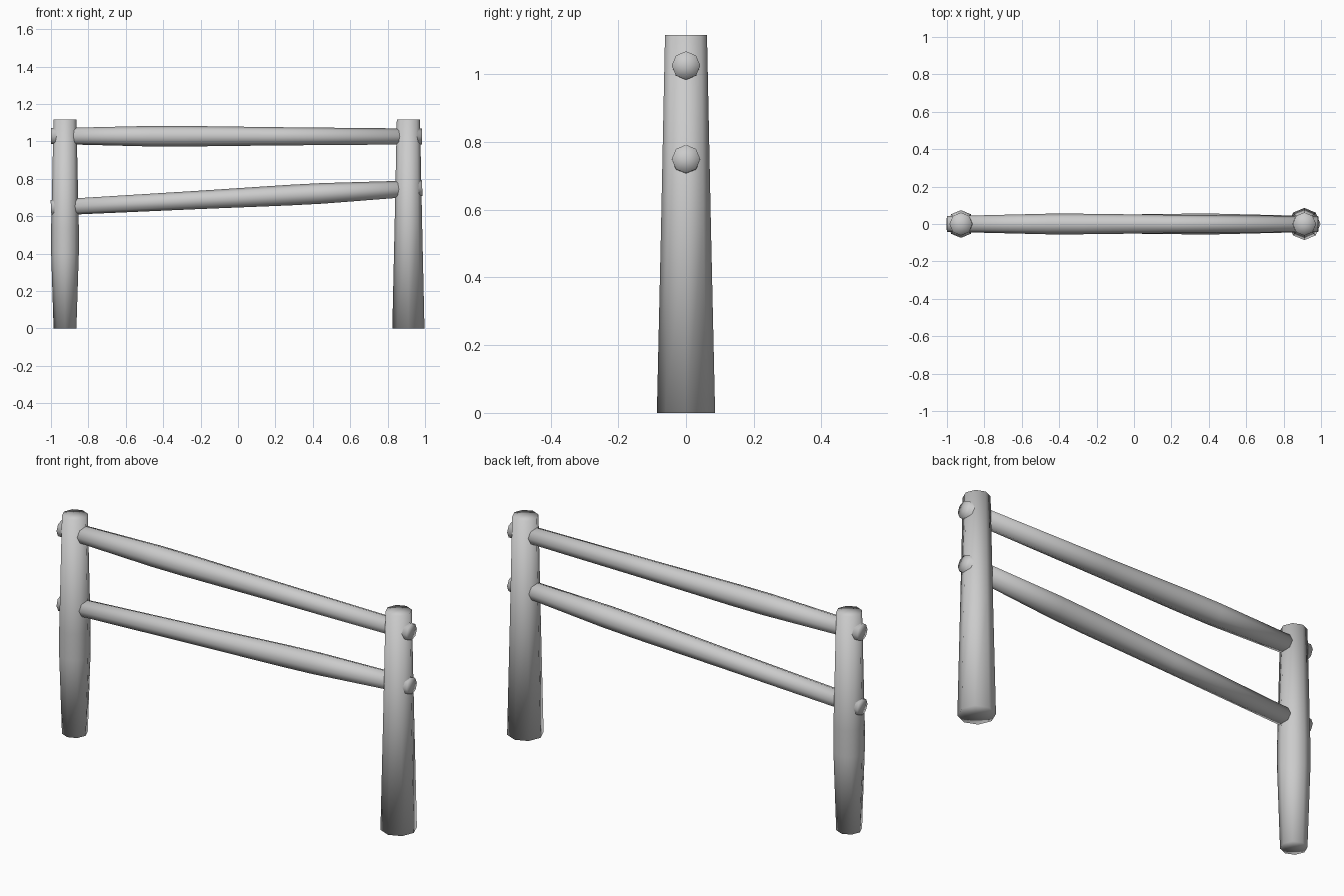
import bpy, bmesh, math
from mathutils import Vector

if "Cube" in bpy.data.objects:
    bpy.data.objects.remove(bpy.data.objects["Cube"])

SIDES = 8


def tapered_log(name, start, end, profile):
    """Eight-sided pole from start to end; profile = (fraction, radius) rings."""
    start, end = Vector(start), Vector(end)
    axis = (end - start).normalized()
    v = Vector((0, 1, 0))
    u = v.cross(axis).normalized()
    bm = bmesh.new()
    rings = []
    for t, r in profile:
        c = start.lerp(end, t)
        rings.append([bm.verts.new(c + r * (math.cos(a) * u + math.sin(a) * v))
                      for a in (2 * math.pi * i / SIDES for i in range(SIDES))])
    for lo, hi in zip(rings, rings[1:]):
        for i in range(SIDES):
            j = (i + 1) % SIDES
            bm.faces.new((lo[i], lo[j], hi[j], hi[i]))
    # fan caps
    for ring, centre in ((rings[0], start), (rings[-1], end)):
        hub = bm.verts.new(centre)
        for i in range(SIDES):
            bm.faces.new((hub, ring[i], ring[(i + 1) % SIDES]))
    bmesh.ops.recalc_face_normals(bm, faces=bm.faces)
    for f in bm.faces:
        f.smooth = True
    mesh = bpy.data.meshes.new(name)
    bm.to_mesh(mesh)
    bm.free()
    ob = bpy.data.objects.new(name, mesh)
    bpy.context.collection.objects.link(ob)
    return ob


# posts: one bulging, one flaring to the ground
tapered_log("left_post", (-0.925, 0, 0), (-0.925, 0, 1.117),
            [(0, 0.061), (0.36, 0.074), (0.48, 0.074), (1, 0.061)])
tapered_log("right_post", (0.911, 0, 0), (0.911, 0, 1.117),
            [(0, 0.086), (0.5, 0.0735), (1, 0.062)])

# rails: same shape, thick part towards opposite ends
rail = [(0, 0.042), (0.27, 0.055), (0.36, 0.055), (0.6, 0.049), (1, 0.042)]
tapered_log("upper_rail", (-1.0, 0, 1.028), (0.985, 0, 1.026), rail)
tapered_log("lower_rail", (0.985, 0, 0.75), (-1.0, 0, 0.645), rail)
